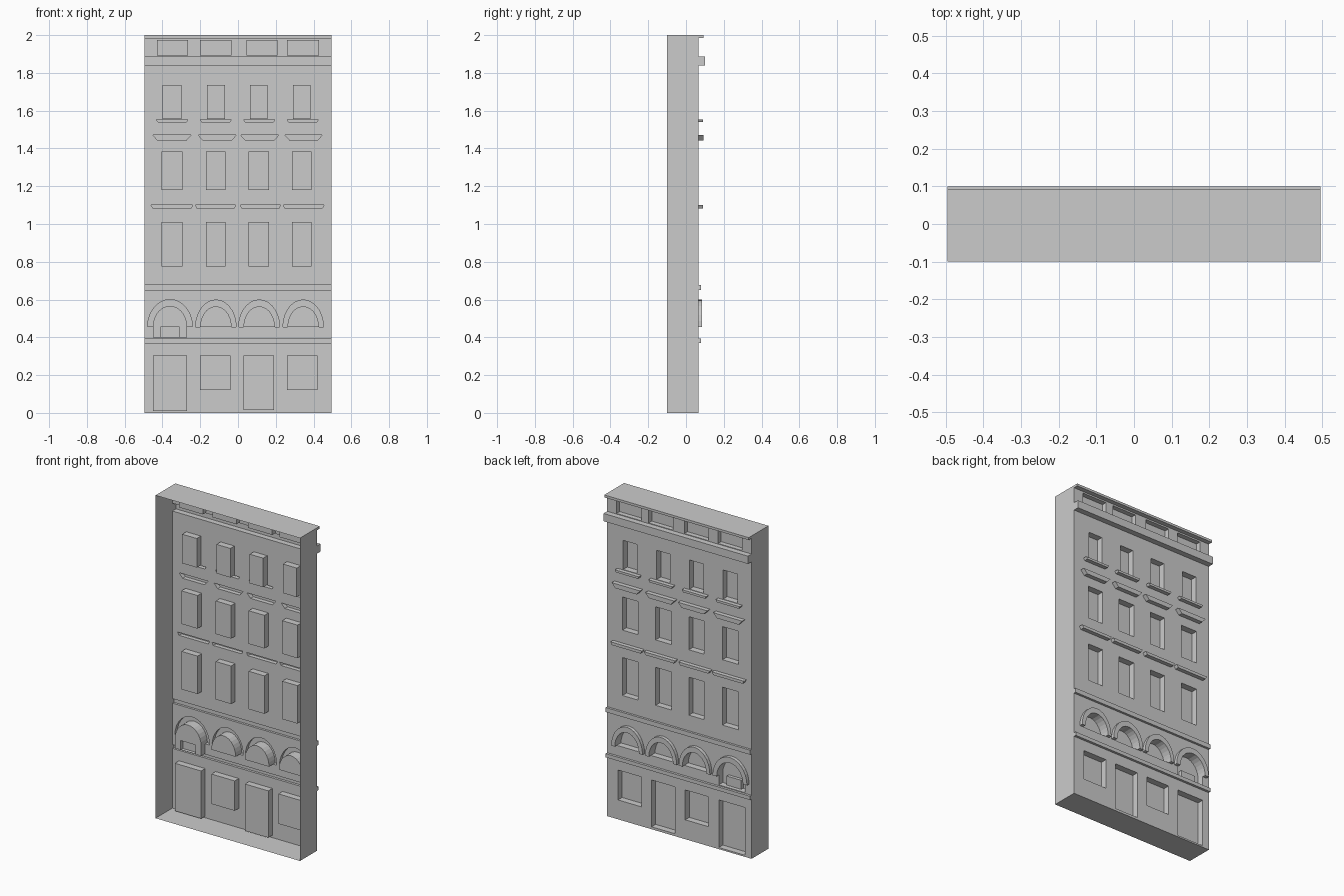
import bpy, bmesh, math
from mathutils import Vector

if "Cube" in bpy.data.objects:
    bpy.data.objects.remove(bpy.data.objects["Cube"])

WALL, BACK, HALF = 0.065, -0.1, 0.495   # facade plane, open back, half width
RECESS = 0.025                          # plane of window panes and doors


def rect(x0, x1, z0, z1, inset=0.0):
    """Outline in x/z; inset narrows the lower edge."""
    return [(x0 + inset, z0), (x1 - inset, z0), (x1, z1), (x0, z1)]


def arc(cx, z, rx, rz, n=14):
    return [(cx + rx * math.cos(math.pi * i / n), z + rz * math.sin(math.pi * i / n))
            for i in range(n + 1)]


def sheet(bm, y, outline, holes=()):
    """Flat face at depth y with holes cut out, facing +y."""
    edges = []
    for loop in [outline, *holes]:
        vs = [bm.verts.new((x, y, z)) for x, z in loop]
        edges += [bm.edges.new((vs[i - 1], vs[i])) for i in range(len(vs))]
    res = bmesh.ops.triangle_fill(bm, use_beauty=True, use_dissolve=False,
                                  edges=edges, normal=Vector((0, 1, 0)))
    for f in res["geom"]:
        if isinstance(f, bmesh.types.BMFace):
            f.normal_update()
            if f.normal.y < 0:
                f.normal_flip()


def rim(bm, outline, y0, y1):
    """Side walls of an outline running from y0 to y1."""
    area = sum(outline[i - 1][0] * p[1] - p[0] * outline[i - 1][1]
               for i, p in enumerate(outline))
    pts = outline if area > 0 else outline[::-1]
    for i, b in enumerate(pts):
        a = pts[i - 1]
        quad = [(a[0], y1, a[1]), (b[0], y1, b[1]), (b[0], y0, b[1]), (a[0], y0, a[1])]
        bm.faces.new([bm.verts.new(c) for c in quad])


def finish(name, bm):
    bmesh.ops.remove_doubles(bm, verts=bm.verts, dist=1e-5)
    me = bpy.data.meshes.new(name)
    bm.to_mesh(me)
    bm.free()
    ob = bpy.data.objects.new(name, me)
    bpy.context.collection.objects.link(ob)


def panels(name, outlines, y):
    """Raised or recessed panels, hollow behind like pressed sheet."""
    bm = bmesh.new()
    for o in outlines:
        rim(bm, o, WALL, y)
        sheet(bm, y, o)
    finish(name, bm)
    return outlines


def row(spans, z0, z1, inset=0.0):
    return [rect(a, b, z0, z1, inset) for a, b in spans]


# Ground floor doors and windows
doors = panels("doors", [rect(-.45, -.27, .01, .305), rect(.03, .19, .015, .305)], RECESS)
shop = panels("ground_windows", row([(-.2, -.04), (.26, .42)], .12, .305), RECESS)

# Upper windows
cols = [(-.405, -.295), (-.17, -.065), (.055, .163), (.285, .39)]
top_cols = [(-.40, -.30), (-.165, -.07), (.063, .155), (.29, .385)]
win1 = panels("first_floor_windows", row(cols, .775, 1.01), RECESS)
win2 = panels("second_floor_windows", row(cols, 1.18, 1.385), RECESS)
win3 = panels("third_floor_windows", row(top_cols, 1.557, 1.737), RECESS)

# Ledges, hoods and sills
ledges = panels("ledges", row([(-.46, -.24), (-.225, -.012), (.012, .225), (.24, .455)],
                              1.082, 1.1, .01), .09)
hoods = panels("hoods", row([(-.45, -.25), (-.21, -.01), (.015, .215), (.25, .445)],
                            1.442, 1.47, .025), .092)
sills = panels("sills", row([(-.432, -.265), (-.2, -.035), (.03, .195), (.26, .425)],
                            1.54, 1.554, .008), .09)

# Parapet panels
parapet = panels("parapet_panels", row([(-.43, -.265), (-.2, -.035), (.045, .21), (.26, .43)],
                                       1.892, 1.975), .035)

# Arched windows with raised surrounds; the first one reaches down to the band
arches = []
bm_ring, bm_open = bmesh.new(), bmesh.new()
for cx, rx, ri, base, foot in [(-.36, .118, .09, .458, .398), (-.117, .107, .083, .456, None),
                               (.112, .108, .083, .456, None), (.345, .107, .083, .456, None)]:
    outer, inner = arc(cx, base, rx, .142), arc(cx, base, ri, .108)
    leg = [(cx - ri, foot), (cx + ri, foot)] if foot else []
    ring = outer + inner[::-1]
    rim(bm_ring, ring, WALL, .086)
    sheet(bm_ring, .086, ring)
    opening = inner + leg
    rim(bm_open, opening, WALL, RECESS)
    block = [rect(cx - .05, cx + .05, foot + .002, .456)] if foot else []
    sheet(bm_open, RECESS, opening, block)
    for b in block:
        rim(bm_open, b, RECESS, RECESS + .02)
        sheet(bm_open, RECESS + .02, b)
    arches.append(outer + [(cx - ri, base)] + leg + [(cx + ri, base)])
finish("arch_surrounds", bm_ring)
finish("arch_windows", bm_open)

# Full-width bands
for name, z0, z1, y in [("lower_band", .37, .393, .08), ("upper_band", .65, .678, .079),
                        ("cornice", 1.84, 1.888, .1), ("coping", 1.985, 2.0, .093)]:
    panels(name, [rect(-HALF, HALF, z0, z1)], y)

# Facade strips between the bands
bm = bmesh.new()
for z0, z1, holes in [(0, .37, doors + shop), (.393, .65, arches),
                      (.678, 1.84, win1 + win2 + win3 + ledges + hoods + sills),
                      (1.888, 1.985, parapet)]:
    sheet(bm, WALL, rect(-HALF, HALF, z0, z1), holes)
finish("facade", bm)

# Sides, roof and floor, open at the back
bm = bmesh.new()
rim(bm, rect(-HALF, HALF, 0, 2), BACK, WALL)
finish("shell", bm)
